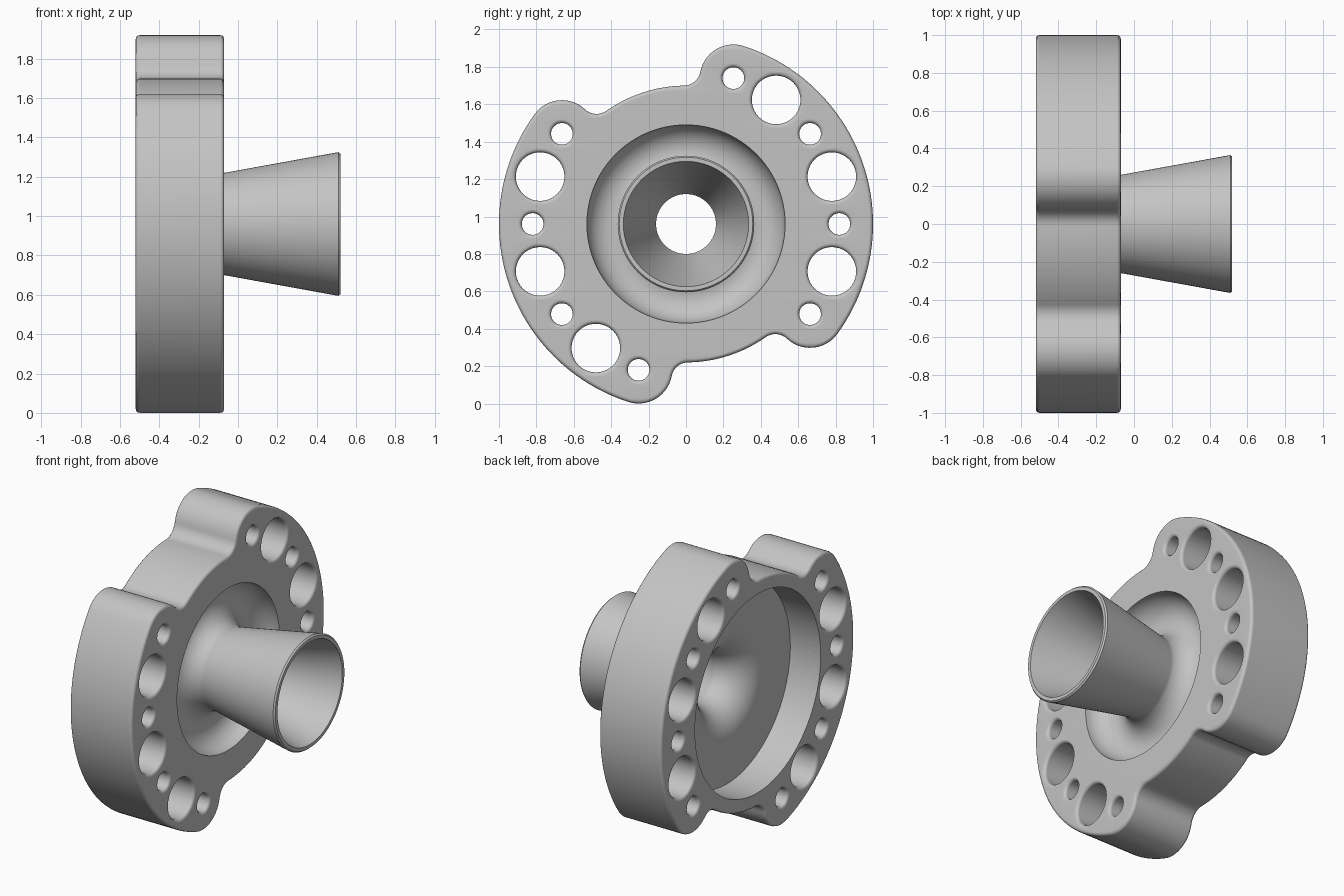
import bpy, bmesh
from math import cos, sin, acos, atan2, radians, pi
from mathutils import Matrix

cube = bpy.data.objects.get("Cube")
if cube:
    bpy.data.objects.remove(cube)

CENTRE_Z = 0.96
BACK, FACE, TIP = -0.52, -0.07, 0.52      # planes along the nozzle axis
FLOOR = -0.30                             # bottom of the rear pocket
POCKET_R, BOWL_R = 0.65, 0.53
EDGE = 0.02                               # rounding of plate edges
BOLT_R, LOBE_R, BODY_R, FILLET_R = 0.82, 0.18, 0.74, 0.09

grey = bpy.data.materials.new("plain_grey")
grey.use_nodes = True
grey.diffuse_color = (0.55, 0.55, 0.55, 1)
grey.node_tree.nodes["Principled BSDF"].inputs["Base Color"].default_value = (0.55, 0.55, 0.55, 1)


def polar(r, a):
    return complex(r * cos(a), r * sin(a))


def arc(centre, r, a0, a1, n):
    return [centre + polar(r, a0 + (a1 - a0) * i / n) for i in range(n + 1)]


def heading(a, b):
    return atan2((b - a).imag, (b - a).real)


def activate(obj):
    bpy.ops.object.select_all(action='DESELECT')
    obj.select_set(True)
    bpy.context.view_layer.objects.active = obj


def finish(obj):
    activate(obj)
    bpy.ops.object.shade_smooth_by_angle(angle=radians(40))
    weighted = obj.modifiers.new("even_shading", 'WEIGHTED_NORMAL')
    weighted.keep_sharp = True


def clean(bm):
    bmesh.ops.remove_doubles(bm, verts=bm.verts, dist=1e-5)
    bmesh.ops.recalc_face_normals(bm, faces=bm.faces)


def lathe(name, profile):
    """Revolve a closed (x, radius) profile about the nozzle axis."""
    bm = bmesh.new()
    verts = [bm.verts.new((x, 0, r)) for x, r in profile]
    edges = [bm.edges.new((verts[i - 1], verts[i])) for i in range(len(verts))]
    bmesh.ops.spin(bm, geom=verts + edges, cent=(0, 0, 0), axis=(1, 0, 0),
                   angle=2 * pi, steps=96, use_duplicate=False)
    clean(bm)
    mesh = bpy.data.meshes.new(name)
    bm.to_mesh(mesh)
    bm.free()
    mesh.materials.append(grey)
    obj = bpy.data.objects.new(name, mesh)
    obj.location.z = CENTRE_Z
    bpy.context.collection.objects.link(obj)
    return obj


# Plate outline: one lobe end, mirrored, then repeated by a half turn
lobe_a = radians(72)
reach = BODY_R + FILLET_R
swing = acos((reach**2 + BOLT_R**2 - (LOBE_R + FILLET_R)**2) / (2 * reach * BOLT_R))
fillet_a = lobe_a + swing
lobe, fillet = polar(BOLT_R, lobe_a), polar(reach, fillet_a)
end = arc(lobe, LOBE_R, lobe_a, heading(lobe, fillet), 14)
end += arc(fillet, FILLET_R, heading(fillet, lobe), fillet_a - pi, 10)[1:]
mirrored = [p.conjugate() * polar(1, radians(36)) for p in reversed(end)]
rim = arc(0, BOLT_R + LOBE_R, radians(-36), lobe_a, 48)[1:-1]
waist = arc(0, BODY_R, fillet_a, radians(216) - fillet_a, 14)[1:-1]
half = mirrored + rim + end + waist
loops = [half + [-p for p in half]]

# Alternating small and large bolt holes on both sides
for i in range(7):
    r = 0.13 if i in (1, 3, 5) else 0.058
    spot = polar(BOLT_R, radians(72 - 18 * i))
    loops += [arc(side * spot, r, 0, 2 * pi, 40)[:-1] for side in (1, -1)]

curve = bpy.data.curves.new("flange_plate", 'CURVE')
curve.dimensions = '2D'
curve.fill_mode = 'BOTH'
curve.extrude = (FACE - BACK) / 2 - EDGE
curve.bevel_depth = EDGE
curve.bevel_resolution = 2
curve.offset = -EDGE
for loop in loops:
    spline = curve.splines.new('POLY')
    spline.points.add(len(loop) - 1)
    for point, p in zip(spline.points, loop):
        point.co = (p.real, p.imag, 0, 1)
    spline.use_cyclic_u = True
plate = bpy.data.objects.new("flange_plate", curve)
bpy.context.collection.objects.link(plate)
activate(plate)
bpy.ops.object.convert(target='MESH')
plate = bpy.context.view_layer.objects.active

# Stand the plate upright so its thickness runs along x
bm = bmesh.new()
bm.from_mesh(plate.data)
bm.transform(Matrix(((0, 0, 1, (BACK + FACE) / 2), (1, 0, 0, 0),
                     (0, 1, 0, CENTRE_Z), (0, 0, 0, 1))))
clean(bm)
bm.to_mesh(plate.data)
bm.free()
plate.data.materials.clear()
plate.data.materials.append(grey)

# Stepped opening: rear pocket and front bowl
cutter = lathe("opening_cutter", [(BACK - 0.1, 0), (BACK - 0.1, POCKET_R), (FLOOR, POCKET_R),
                                  (FLOOR, BOWL_R), (FACE + 0.1, BOWL_R), (FACE + 0.1, 0)])
cutter.hide_render = True
cut = plate.modifiers.new("opening", 'BOOLEAN')
cut.operation = 'DIFFERENCE'
cut.solver = 'EXACT'
cut.object = cutter
activate(plate)
bpy.ops.object.modifier_apply(modifier=cut.name)
bpy.data.objects.remove(cutter)
finish(plate)

# Nozzle with front bowl, flared tip and rounded rear funnel
groove = arc(complex(FACE, 0.395), 0.135, pi / 2, 3 * pi / 2, 20)
funnel = arc(complex(-0.08, 0.38), 0.22, 3 * pi / 2, pi, 16)
profile = [(FLOOR, BOWL_R)]
profile += [(p.real, p.imag) for p in groove]
profile += [(TIP - 0.01, 0.365), (TIP, 0.357), (TIP, 0.335)]
profile += [(p.real, p.imag) for p in funnel]
finish(lathe("nozzle", profile))
